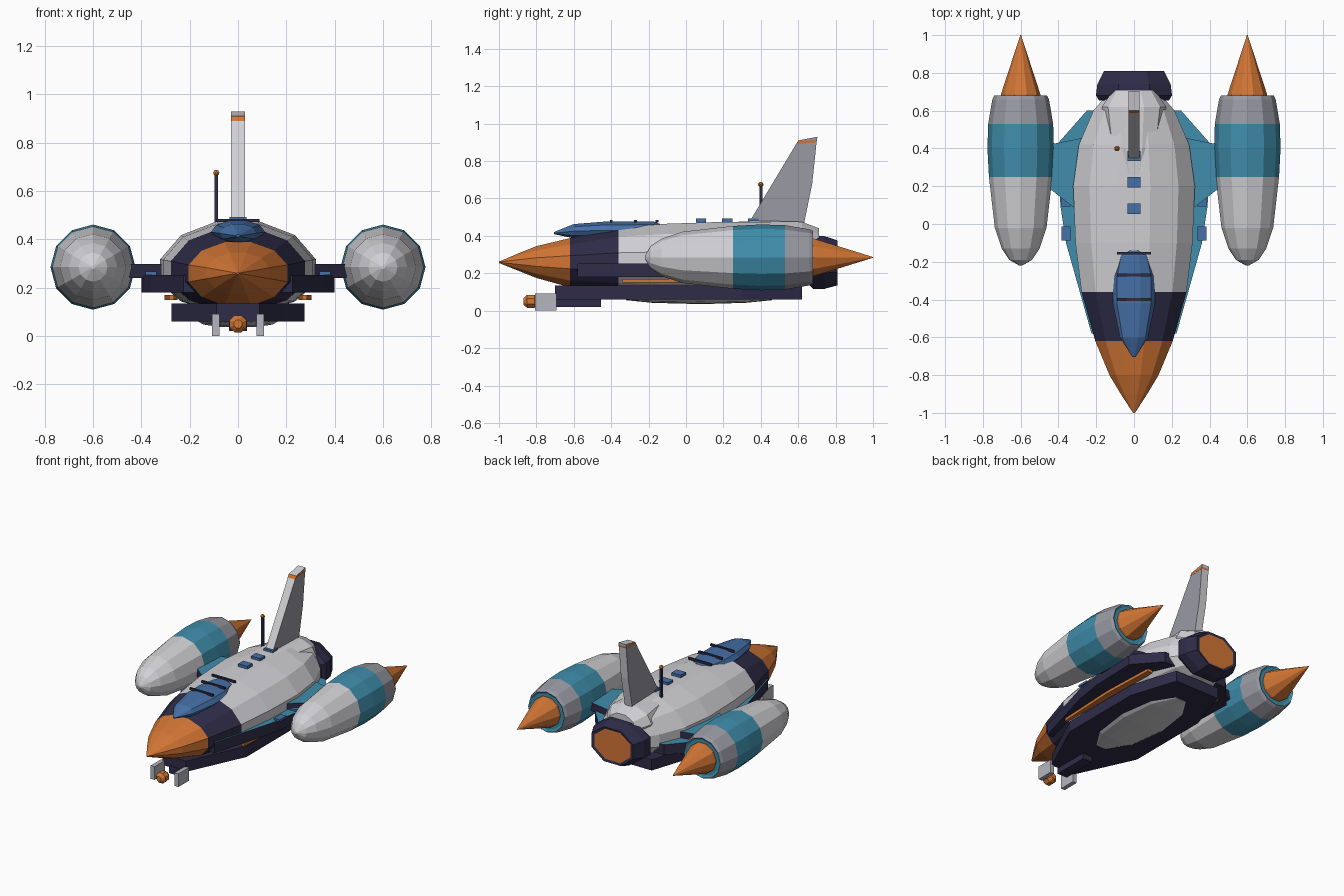
import bpy, bmesh
from math import cos, sin, pi

if "Cube" in bpy.data.objects:
    bpy.data.objects.remove(bpy.data.objects["Cube"])


def material(name, r, g, b):
    m = bpy.data.materials.new(name)
    m.use_nodes = True
    m.diffuse_color = (r, g, b, 1)
    bsdf = next(n for n in m.node_tree.nodes if n.type == 'BSDF_PRINCIPLED')
    bsdf.inputs["Base Color"].default_value = (r, g, b, 1)
    return m


LIGHT = material("light grey", .64, .64, .67)
GREY = material("mid grey", .32, .32, .37)
SILVER = material("silver grey", .46, .47, .52)
NAVY = material("navy", .028, .025, .065)
ORANGE = material("orange", .65, .18, .035)
TEAL = material("teal", .05, .27, .41)
BLUE = material("blue", .06, .16, .38)


def finish(name, bm, mats):
    bmesh.ops.recalc_face_normals(bm, faces=bm.faces)
    mesh = bpy.data.meshes.new(name)
    bm.to_mesh(mesh)
    bm.free()
    for m in mats:
        mesh.materials.append(m)
    ob = bpy.data.objects.new(name, mesh)
    bpy.context.collection.objects.link(ob)
    return ob


def loft(name, rings, mats, bands, x=0, sides=12, offset=0.0):
    """Skin rings (y, centre z, half width, height above, depth below).
    bands: material index of each span, then of the front and rear caps."""
    bm = bmesh.new()
    loops = []
    for y, cz, rx, up, down in rings:
        loop = []
        for i in range(sides):
            a = 2 * pi * (i + offset) / sides
            h = up if sin(a) > 0 else down
            loop.append(bm.verts.new((x + rx * cos(a), y, cz + h * sin(a))))
        loops.append(loop)
    for k in range(len(loops) - 1):
        for i in range(sides):
            j = (i + 1) % sides
            f = bm.faces.new((loops[k][i], loops[k][j], loops[k + 1][j], loops[k + 1][i]))
            f.material_index = bands[k]
    bm.faces.new(loops[0]).material_index = bands[-2]
    bm.faces.new(loops[-1]).material_index = bands[-1]
    return finish(name, bm, mats)


def prism(name, outline, lo, hi, side, cap=None, base=None, axis='z'):
    """Extrude an outline along z (outline x, y) or along x (outline y, z)."""
    bm = bmesh.new()

    def ring(d):
        return [bm.verts.new((a, b, d) if axis == 'z' else (d, a, b)) for a, b in outline]
    low, high = ring(lo), ring(hi)
    bm.faces.new(low).material_index = 2
    bm.faces.new(high).material_index = 1
    n = len(outline)
    for i in range(n):
        j = (i + 1) % n
        bm.faces.new((low[i], low[j], high[j], high[i]))
    return finish(name, bm, [side, cap or side, base or side])


def box(name, x, y, z, sx, sy, sz, mat):
    pts = [(x - sx / 2, y - sy / 2), (x + sx / 2, y - sy / 2),
           (x + sx / 2, y + sy / 2), (x - sx / 2, y + sy / 2)]
    return prism(name, pts, z - sz / 2, z + sz / 2, mat)


def symmetric(half):
    return half + [(-x, y) for x, y in reversed(half)]


def round_rings(z, profile):
    return [(y, z, r, r, r) for y, r in profile]


# Fuselage: orange nose, navy collar, light body
body = [(-1, .005, .262, .255), (-.9, .07, .305, .215), (-.8, .13, .345, .175),
        (-.62, .205, .388, .125), (-.36, .278, .445, .108), (-.1, .31, .465, .1),
        (.2, .322, .475, .1), (.42, .292, .473, .11), (.6, .215, .46, .14),
        (.7, .13, .435, .16)]
k = cos(pi / 12)
loft("fuselage", [(y, .26, w / k, (t - .26) / k, (.26 - b) / k) for y, w, t, b in body],
     [LIGHT, NAVY, ORANGE], [2, 2, 2, 1] + [0] * 5 + [2, 0], offset=.5)

# Raised fairing under the fin
loft("fin_fairing", [(.1, .42, .02, .05, .05), (.4, .40, .14, .085, .08),
                     (.62, .38, .17, .1, .1), (.71, .36, .11, .085, .09)],
     [LIGHT], [0] * 5, sides=10)

# Canopy with three ribs
loft("canopy", [(-.705, .415, .008, .006, .006), (-.6, .425, .075, .04, .04),
                (-.42, .43, .112, .05, .05), (-.28, .43, .112, .05, .05),
                (-.17, .435, .085, .043, .04), (-.14, .44, .05, .025, .03)],
     [BLUE], [0] * 7, sides=10)
for y in (-.4, -.27, -.155):
    box("canopy_rib", 0, y, .478, .18, .014, .014, NAVY)

# Side skirt with teal deck
prism("side_skirt", symmetric([(.225, -.58), (.36, -.1), (.39, .1), (.4, .43), (.25, .6)]),
      .18, .253, NAVY, TEAL)

# Lower hull, belly dish and nose arm
prism("lower_hull", symmetric([(.09, -.7), (.275, -.3), (.275, .3), (.17, .62)]),
      .06, .135, NAVY)
loft("belly_dish", [(-.32, .06, .04, .004, .004), (-.18, .06, .13, .01, .018),
                    (.08, .06, .165, .01, .025), (.32, .06, .13, .01, .018),
                    (.46, .06, .04, .004, .004)], [LIGHT], [0] * 6, sides=12)
box("nose_arm", 0, -.58, .045, .075, .25, .05, NAVY)
loft("sensor_ball", round_rings(.05, [(-.87, .018), (-.85, .038), (-.81, .038), (-.785, .018)]),
     [ORANGE], [0] * 5, sides=8, offset=.5)

# Rear nozzle with glowing end plate
loft("rear_nozzle", [(.655, .26, .2, .13, .13), (.68, .26, .218, .155, .155),
                     (.74, .26, .21, .15, .155), (.81, .26, .172, .125, .135),
                     (.806, .26, .15, .11, .118)],
     [NAVY, ORANGE], [0, 0, 0, 0, 0, 1], sides=8, offset=.5)

# Tail fin: light edges, grey sides, orange stripe
prism("tail_fin", [(.33, .46), (.63, .46), (.675, .68), (.698, .9), (.588, .89)],
      -.028, .028, LIGHT, GREY, GREY, 'x')
prism("fin_stripe", [(.588, .89), (.698, .9), (.7, .912), (.6, .91)],
      -.029, .029, ORANGE, axis='x')
prism("fin_tip", [(.6, .91), (.7, .912), (.703, .93)], -.028, .028, LIGHT, GREY, GREY, 'x')

# Antenna
box("antenna_mast", -.09, .4, .555, .016, .016, .23, NAVY)
loft("antenna_tip", round_rings(.675, [(.386, .005), (.394, .013), (.406, .013), (.414, .005)]),
     [ORANGE], [0] * 5, x=-.09, sides=8)

# Spine tiles
for y in (.08, .22, .36):
    box("spine_tile", 0, y, .482, .07, .055, .02, BLUE)

# Mirrored parts
for name, s in (("left", 1), ("right", -1)):
    loft(name + "_pod",
         round_rings(.285, [(-.22, .008), (-.19, .06), (-.13, .1), (-.02, .137), (.25, .168),
                            (.4, .176), (.53, .172), (.66, .15), (.68, .14), (.672, .125)]),
         [LIGHT, TEAL, GREY], [0, 0, 0, 0, 1, 1, 2, 2, 1, 0, 1], x=s * .6)
    loft(name + "_pod_cone", round_rings(.285, [(.668, .105), (.685, .105), (1, .002)]),
         [ORANGE], [0] * 4, x=s * .6, sides=10)
    prism(name + "_pylon", [(s * x, y) for x, y in
                            ((.25, .06), (.31, .08), (.45, .19), (.45, .42), (.25, .46))],
          .24, .297, NAVY, TEAL)
    for y in (-.05, .13):
        box(name + "_deck_tile", s * .36, y, .259, .045, .075, .014, BLUE)
    prism(name + "_side_stripe", [(s * x, y) for x, y in
                                  ((.265, -.34), (.285, -.34), (.305, .1), (.29, .48), (.25, .48))],
          .15, .17, ORANGE)
    box(name + "_skid_plate", s * .092, -.75, .046, .03, .115, .092, SILVER)
